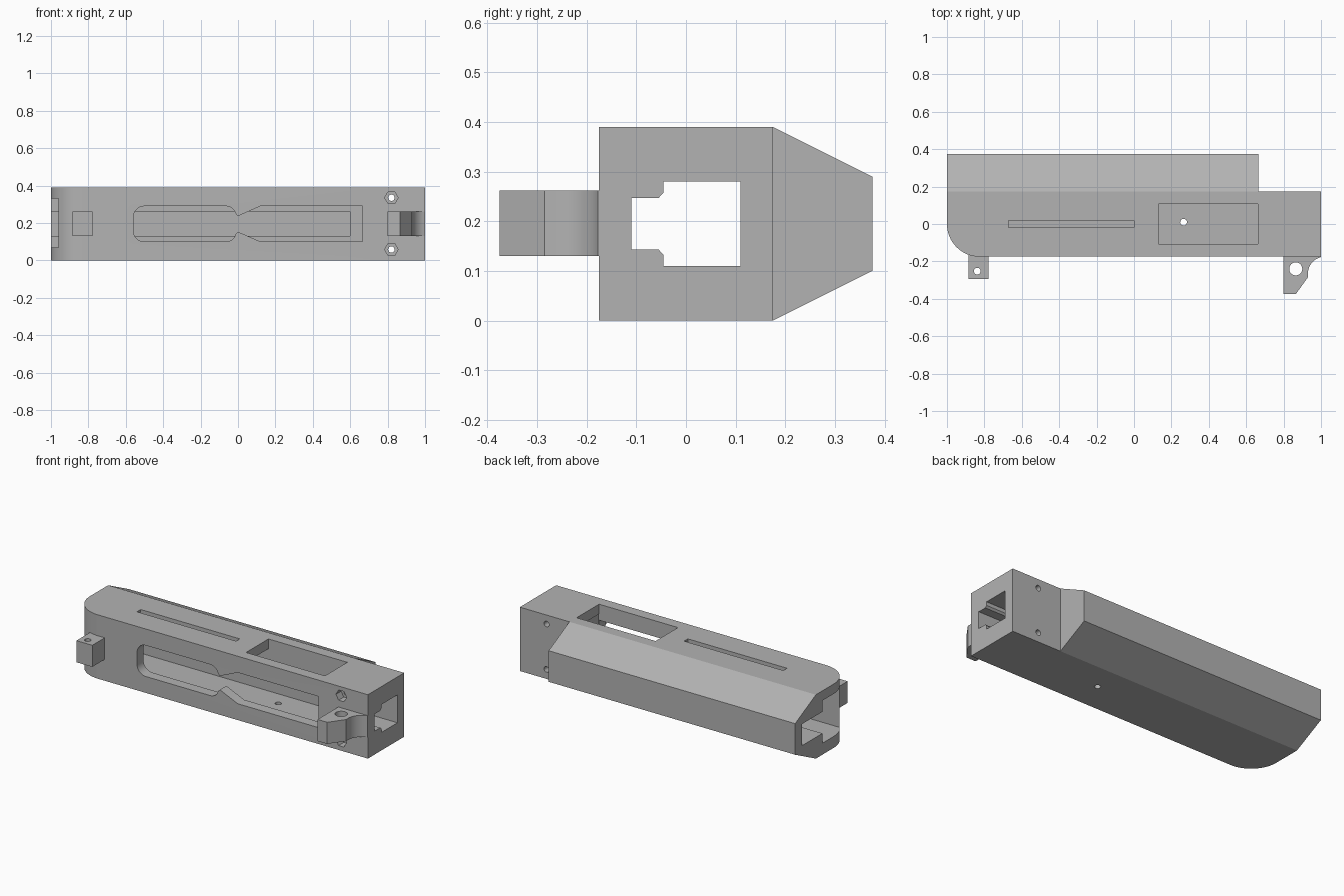
import bpy, bmesh
from math import cos, sin, pi, radians

old = bpy.data.objects.get("Cube")
if old:
    bpy.data.objects.remove(old, do_unlink=True)

grey = bpy.data.materials.new("plain_grey")
grey.use_nodes = True
GREY = (0.45, 0.45, 0.45, 1)
grey.diffuse_color = GREY
grey.node_tree.nodes["Principled BSDF"].inputs["Base Color"].default_value = GREY


def prism(name, pts, axis, lo, hi):
    """Extrude a closed 2D outline along one axis from lo to hi."""
    place = {"x": lambda a, b, t: (t, a, b),
             "y": lambda a, b, t: (a, t, b),
             "z": lambda a, b, t: (a, b, t)}[axis]
    bm = bmesh.new()
    low = [bm.verts.new(place(a, b, lo)) for a, b in pts]
    high = [bm.verts.new(place(a, b, hi)) for a, b in pts]
    bm.faces.new(low)
    bm.faces.new(high)
    for i in range(len(pts)):
        j = (i + 1) % len(pts)
        bm.faces.new((low[i], low[j], high[j], high[i]))
    bmesh.ops.recalc_face_normals(bm, faces=bm.faces)
    mesh = bpy.data.meshes.new(name)
    bm.to_mesh(mesh)
    bm.free()
    mesh.materials.append(grey)
    obj = bpy.data.objects.new(name, mesh)
    bpy.context.collection.objects.link(obj)
    return obj


def arc(cx, cy, r, start, end, steps):
    angles = [radians(start + (end - start) * i / steps) for i in range(steps + 1)]
    return [(cx + r * cos(a), cy + r * sin(a)) for a in angles]


def ring(cx, cy, r, sides):
    return arc(cx, cy, r, 0, 360, sides)[:-1]


def rect(a0, b0, a1, b1):
    return [(a0, b0), (a1, b0), (a1, b1), (a0, b1)]


def boolean(target, tool, operation="DIFFERENCE"):
    """Apply a boolean, then delete the helper."""
    tool.hide_render = True
    mod = target.modifiers.new("cut", "BOOLEAN")
    mod.operation = operation
    mod.solver = "EXACT"
    mod.object = tool
    bpy.context.view_layer.objects.active = target
    bpy.ops.object.modifier_apply(modifier=mod.name)
    bpy.data.objects.remove(tool, do_unlink=True)


def smooth(obj):
    bpy.ops.object.select_all(action="DESELECT")
    obj.select_set(True)
    bpy.context.view_layer.objects.active = obj
    bpy.ops.object.shade_smooth_by_angle(angle=radians(25))


# Housing: bevelled cross-section trimmed by the plan outline
MID = 0.195
section = [(-0.175, 0), (0.175, 0), (0.375, 0.1), (0.375, 0.29),
           (0.175, 0.39), (-0.175, 0.39)]
housing = prism("housing", section, "x", -1.1, 1)
plan = [(1.1, -0.3), (1.1, 0.175), (0.665, 0.175), (0.665, 0.5), (-1, 0.5)]
plan += arc(-0.825, 0, 0.175, 180, 270, 16) + [(-0.825, -0.3)]
boolean(housing, prism("plan_trim", plan, "z", -0.1, 0.5), "INTERSECT")

# Main chamber and the rear groove beside it, both open at one end
boolean(housing, prism("chamber", rect(-0.112, 0.07, 0.112, 0.33), "x", -1.1, 0.668))
boolean(housing, prism("groove", rect(0.05, 0.13, 0.31, 0.262), "x", -1.1, 0.6))

# Narrow stepped channel through the other end
upper = [(0.11, 0.28), (-0.045, 0.28), (-0.045, 0.258), (-0.055, 0.247), (-0.11, 0.247)]
channel = upper + [(y, 2 * MID - z) for y, z in reversed(upper)]
boolean(housing, prism("channel", channel, "x", 0.6, 1.1))

# Top openings and the small hole in the floor
boolean(housing, prism("top_port", rect(0.13, -0.108, 0.663, 0.108), "z", 0.25, 0.5))
boolean(housing, prism("top_slit", rect(-0.67, -0.018, 0, 0.018), "z", 0.25, 0.5))
boolean(housing, prism("floor_hole", ring(0.265, 0.01, 0.018, 20), "z", -0.1, 0.15))

# Waisted window in the front wall
half = [(0.665, 0.29), (0.12, 0.29), (0, 0.237)]
half += arc(-0.065, 0.235, 0.055, 15, 90, 6) + arc(-0.5, 0.23, 0.06, 90, 180, 8)
window = half + [(x, 2 * MID - z) for x, z in reversed(half)]
boolean(housing, prism("window", window, "y", -0.3, -0.05))

# Bolt holes with hexagonal nut recesses
for z in (0.058, 0.335):
    boolean(housing, prism("nut_recess", ring(0.82, z, 0.036, 6), "y", -0.3, -0.125))
    boolean(housing, prism("bolt_hole", ring(0.82, z, 0.017, 20), "y", -0.2, 0.3))
smooth(housing)

# Small square lug
small_lug = prism("small_lug", rect(-0.885, -0.295, -0.778, -0.15), "z", 0.13, 0.262)
boolean(small_lug, prism("small_lug_hole", ring(-0.838, -0.252, 0.018, 20), "z", 0, 0.4))
smooth(small_lug)

# Large lug with a hollow flank
outline = [(0.8, -0.165), (0.8, -0.375), (0.865, -0.375), (0.93, -0.285)]
outline += arc(1.02, -0.265, 0.09, 180, 103, 8) + [(0.998, -0.165)]
large_lug = prism("large_lug", outline, "z", 0.13, 0.262)
boolean(large_lug, prism("large_lug_hole", ring(0.865, -0.24, 0.035, 24), "z", 0, 0.4))
smooth(large_lug)
